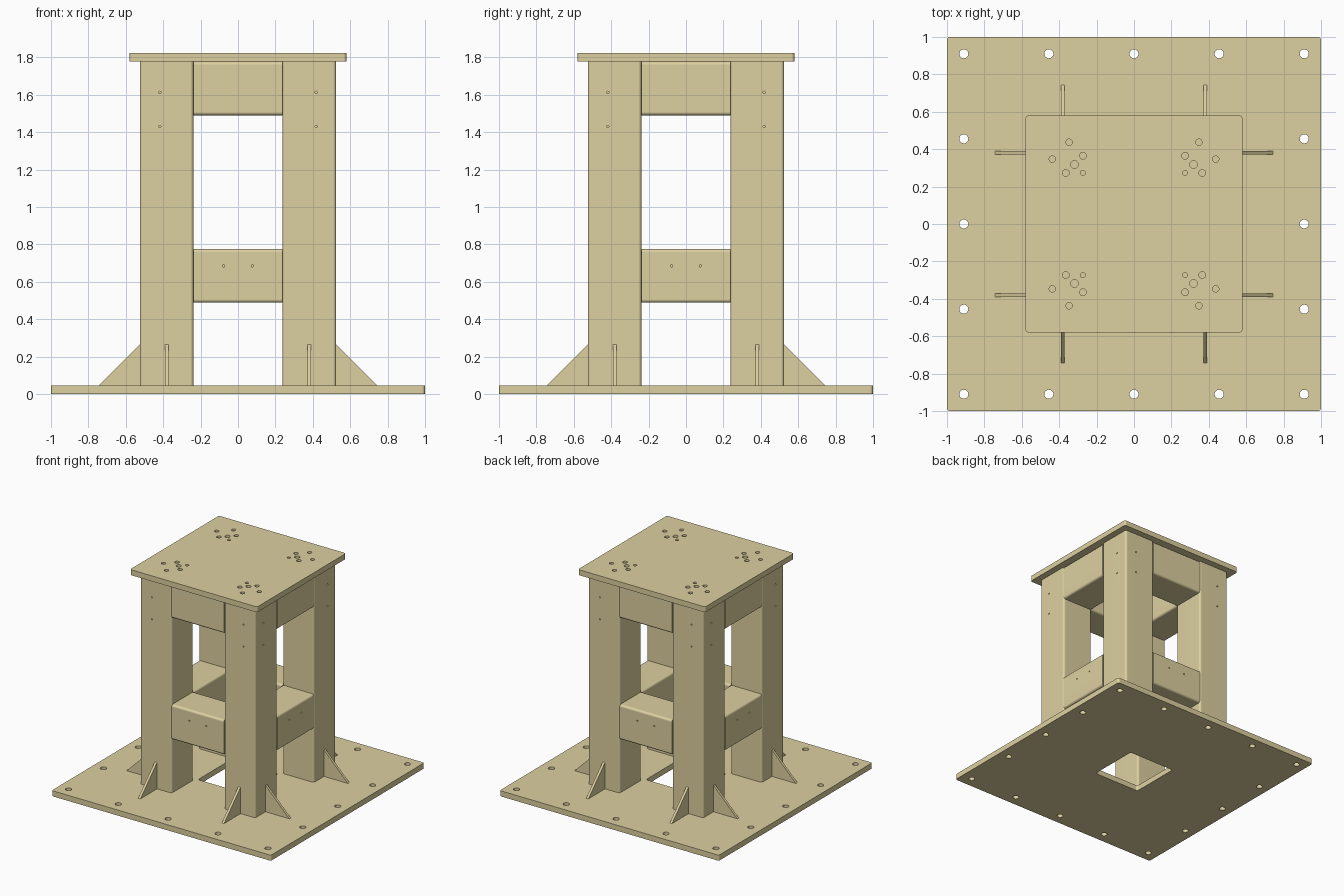
import bpy, bmesh
from math import sin, cos, pi, radians
from mathutils import Matrix, Vector

if "Cube" in bpy.data.objects:
    bpy.data.objects.remove(bpy.data.objects["Cube"])

mat = bpy.data.materials.new("tan_paint")
mat.diffuse_color = (0.72, 0.63, 0.35, 1)
mat.use_nodes = True
mat.node_tree.nodes["Principled BSDF"].inputs["Base Color"].default_value = mat.diffuse_color

C, H = 0.3815, 0.1435          # leg centre offset, tube half width
BASE_T, TOP_Z0, TOP_Z1 = 0.046, 1.777, 1.822


def rounded_square(half, r, n=6):
    pts = []
    for k in range(4):
        cx, cy = [(1, 1), (-1, 1), (-1, -1), (1, -1)][k]
        for i in range(n + 1):
            a = pi / 2 * (k + i / n)
            pts.append((cx * (half - r) + r * cos(a), cy * (half - r) + r * sin(a)))
    return pts


def circle(x, y, r, n=24):
    return [(x + r * cos(2 * pi * i / n), y + r * sin(2 * pi * i / n)) for i in range(n)]


def evaluated_mesh(ob):
    dg = bpy.context.evaluated_depsgraph_get()
    return bpy.data.meshes.new_from_object(ob.evaluated_get(dg))


def prism(loops, height, matrix):
    """Extrude an outline (first loop) with holes (other loops), centred on z."""
    cu = bpy.data.curves.new("profile", 'CURVE')
    cu.dimensions, cu.fill_mode, cu.extrude = '2D', 'BOTH', height / 2
    for pts in loops:
        sp = cu.splines.new('POLY')
        sp.points.add(len(pts) - 1)
        for p, (x, y) in zip(sp.points, pts):
            p.co = (x, y, 0, 1)
        sp.use_cyclic_u = True
    ob = bpy.data.objects.new("profile", cu)
    bpy.context.collection.objects.link(ob)
    me = evaluated_mesh(ob)
    bpy.data.objects.remove(ob)
    bm = bmesh.new()
    bm.from_mesh(me)
    bmesh.ops.remove_doubles(bm, verts=bm.verts, dist=1e-5)
    bmesh.ops.recalc_face_normals(bm, faces=bm.faces)
    bm.to_mesh(me)
    bm.free()
    me.transform(matrix)
    return me


def drill(me, holes, r=0.006):
    """Cut small round holes; each hole is (centre, axis)."""
    bm = bmesh.new()
    for centre, axis in holes:
        m = Matrix.Translation(centre) @ Vector(axis).to_track_quat('Z', 'Y').to_matrix().to_4x4()
        bmesh.ops.create_cone(bm, cap_ends=True, segments=16, radius1=r, radius2=r,
                              depth=0.06, matrix=m)
    cm = bpy.data.meshes.new("cutter")
    bm.to_mesh(cm)
    bm.free()
    cutter, ob = bpy.data.objects.new("cutter", cm), bpy.data.objects.new("drilled", me)
    for o in (cutter, ob):
        bpy.context.collection.objects.link(o)
    cutter.hide_render = True
    mod = ob.modifiers.new("holes", 'BOOLEAN')
    mod.operation, mod.solver, mod.object = 'DIFFERENCE', 'EXACT', cutter
    out = evaluated_mesh(ob)
    bpy.data.objects.remove(ob)
    bpy.data.objects.remove(cutter)
    return out


def place(name, me, turns=(0,)):
    """Add the mesh as objects, turned in quarter steps round the z axis."""
    me.materials.clear()
    me.materials.append(mat)
    me.shade_smooth()
    me.set_sharp_from_angle(angle=radians(30))
    for k in turns:
        ob = bpy.data.objects.new(name if len(turns) == 1 else f"{name}_{k + 1}", me)
        bpy.context.collection.objects.link(ob)
        ob.rotation_euler.z = k * pi / 2
        wn = ob.modifiers.new("flat_faces", 'WEIGHTED_NORMAL')
        wn.keep_sharp = True


def shift(x, y, z):
    return Matrix.Translation((x, y, z))


ALL = range(4)

# base plate: anchor holes round the rim and a square opening in the middle
steps = (-0.91, -0.455, 0, 0.455, 0.91)
anchors = [circle(x, y, 0.024) for x in steps for y in steps if max(abs(x), abs(y)) > 0.9]
place("base_plate", prism([rounded_square(1, 0.017), rounded_square(0.215, 0.02)] + anchors,
                          BASE_T, shift(0, 0, BASE_T / 2)))

# top plate: a cluster of holes above each leg
cluster = [(0.318, 0.318, 0.02), (0.365, 0.273, 0.018), (0.273, 0.365, 0.018),
           (0.273, 0.273, 0.013), (0.437, 0.347, 0.017), (0.347, 0.437, 0.017)]
bolts = [circle(sx * x, sy * y, r) for x, y, r in cluster for sx in (1, -1) for sy in (1, -1)]
place("top_plate", prism([rounded_square(0.58, 0.017)] + bolts, TOP_Z1 - TOP_Z0,
                         shift(0, 0, (TOP_Z0 + TOP_Z1) / 2)))

# hollow square legs with pin holes in the two outer faces
tube = [rounded_square(H, 0.018), rounded_square(H - 0.016, 0.004)]
leg = prism(tube, TOP_Z0 - BASE_T, shift(C, C, (TOP_Z0 + BASE_T) / 2))
pins = []
for z in (1.613, 1.431):
    pins += [((C + H, 0.418, z), (1, 0, 0)), ((0.418, C + H, z), (0, 1, 0))]
place("leg", drill(leg, pins), ALL)

# cross beams between the legs, the lower ones with two pin holes
lie = Matrix.Rotation(pi / 2, 4, 'Y')
span = 2 * (C - H)
place("upper_beam", prism(tube, span, shift(0, -C, TOP_Z0 - H) @ lie), ALL)
lower = prism(tube, span, shift(0, -C, 0.632) @ lie)
place("lower_beam", drill(lower, [((x, -C - H, 0.685), (0, 1, 0)) for x in (-0.077, 0.077)]), ALL)

# triangular gussets, two at the foot of every leg
tri = [(C + H, BASE_T), (C + H + 0.218, BASE_T), (C + H, BASE_T + 0.218)]
stand = Matrix.Rotation(pi / 2, 4, 'X')
for side, y in (("left", C), ("right", -C)):
    place(f"{side}_gusset", prism([tri], 0.02, shift(0, y, 0) @ stand), ALL)
